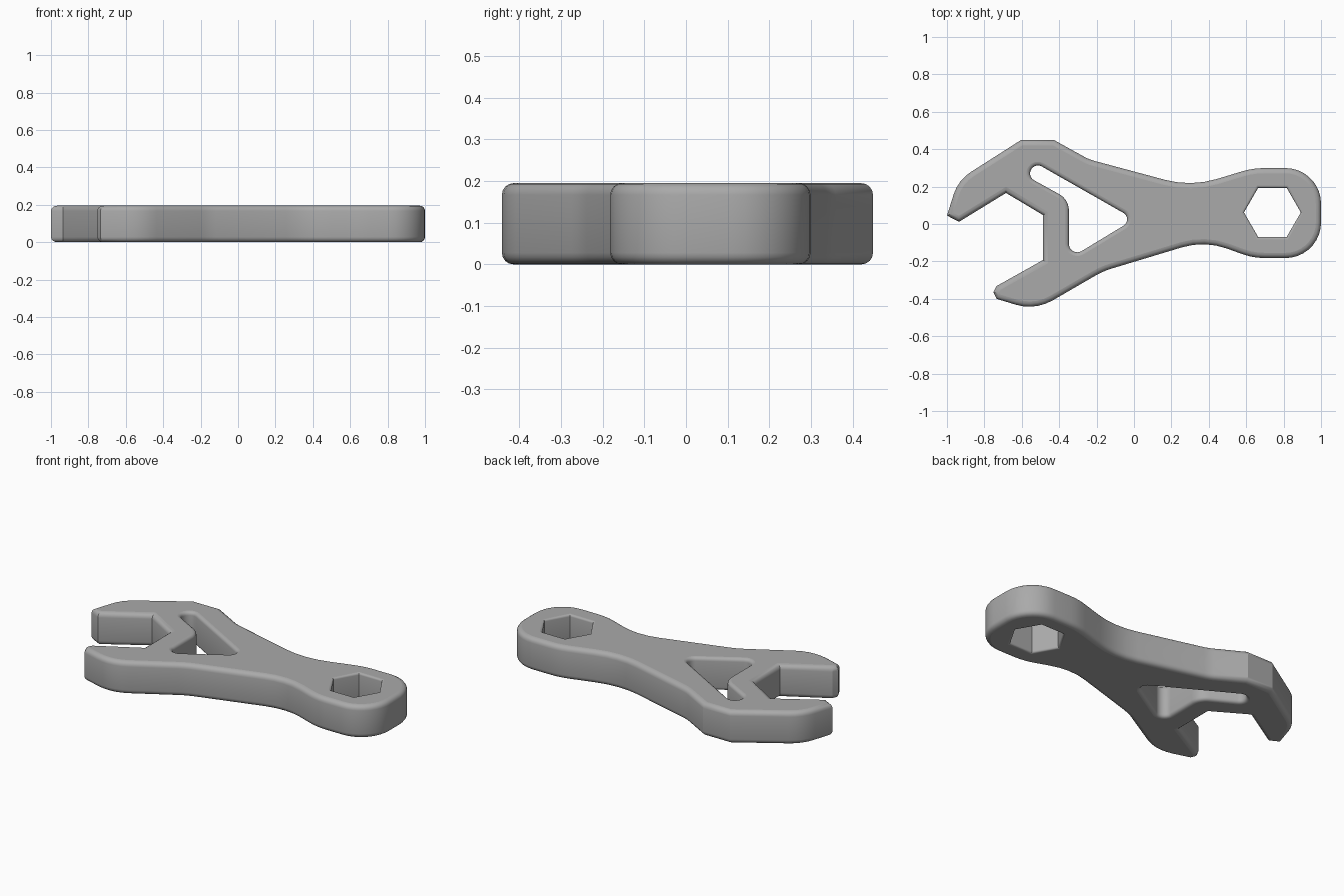
import bpy
import bmesh
from math import pi, sin, cos, tan, radians, ceil
from mathutils import Vector

HEIGHT = 0.195
STEPS = 4

# Corner points of the outline (counter-clockwise): x, y, fillet radius
BODY = [
    (-.935, .012, 0), (-.684, .166, 0), (-.487, .048, 0), (-.487, -.193, 0),   # jaw mouth
    (-.735, -.332, 0), (-.752, -.365, 0), (-.735, -.4, 0), (-.529, -.463, .25),  # lower jaw
    (-.165, -.252, .4), (.378, -.088, .38), (.637, -.182, .35),                # lower neck
    (1, -.182, .19), (1, .299, .19),                                          # ring end
    (.637, .299, .4), (.304, .199, .5), (-.24, .345, .25),                    # upper neck
    (-.428, .449, 0), (-.604, .449, 0), (-.94, .235, .22), (-1, .045, 0),       # upper jaw
]
# Triangular cutout with a slot (clockwise)
CUTOUT = [
    (-.529, .328, .042), (.002, .026, .04), (-.348, -.186, .045),
    (-.348, .131, .1), (-.571, .254, .042),
]


def fillet(corners):
    """Replace each corner by an arc of its radius."""
    path = []
    for i, (x, y, radius) in enumerate(corners):
        here = Vector((x, y))
        before = (Vector(corners[i - 1][:2]) - here).normalized()
        after = (Vector(corners[(i + 1) % len(corners)][:2]) - here).normalized()
        if not radius:
            path.append(here)
            continue
        turn = pi - before.angle(after)
        start = here + before * radius * tan(turn / 2)
        middle = here + (before + after).normalized() * radius / cos(turn / 2)
        count = max(3, ceil(turn / radians(10)))
        inward = (middle - start) / radius
        for k in range(count + 1):
            a = turn * k / count
            path.append(middle - inward * radius * cos(a) - before * radius * sin(a))
    return path


def inset(path, amount):
    """Move a closed path to its left, into the metal."""
    moved = []
    for i, p in enumerate(path):
        d1 = (p - path[i - 1]).normalized()
        d2 = (path[(i + 1) % len(path)] - p).normalized()
        n1, n2 = Vector((-d1.y, d1.x)), Vector((-d2.y, d2.x))
        moved.append(p + (n1 + n2) * amount / (1 + n1.dot(n2)))
    return moved


def add_wall(bm, path, bevel):
    """Build a wall with rounded rims; return its bottom and top edges."""
    arc = [(bevel * (1 - cos(a)), bevel * (1 - sin(a)))
           for a in (pi / 2 * k / STEPS for k in range(STEPS + 1))]
    levels = [(i, z) for i, z in reversed(arc)] + [(i, HEIGHT - z) for i, z in arc]
    levels.sort(key=lambda level: level[1])
    rings = [[bm.verts.new((p.x, p.y, z)) for p in inset(path, i)] for i, z in levels]
    n = len(path)
    for low, high in zip(rings, rings[1:]):
        for k in range(n):
            m = (k + 1) % n
            bm.faces.new((low[k], low[m], high[m], high[k]))
    return [[bm.edges.get((r[k], r[(k + 1) % n])) for k in range(n)]
            for r in (rings[0], rings[-1])]


cube = bpy.data.objects.get("Cube")
if cube:
    bpy.data.objects.remove(cube, do_unlink=True)

# Hexagonal socket (clockwise)
socket = [Vector((.74 + .152 * cos(-k * pi / 3), .062 + .152 * sin(-k * pi / 3)))
          for k in range(6)]

bm = bmesh.new()
walls = [add_wall(bm, fillet(BODY), .028),
         add_wall(bm, fillet(CUTOUT), .02),
         add_wall(bm, socket, .012)]

# Flat bottom and top
for side in (0, 1):
    rim = [edge for wall in walls for edge in wall[side]]
    bmesh.ops.triangle_fill(bm, use_beauty=True, use_dissolve=False, edges=rim)
bmesh.ops.recalc_face_normals(bm, faces=bm.faces)

mesh = bpy.data.meshes.new("wrench_body")
bm.to_mesh(mesh)
bm.free()
wrench = bpy.data.objects.new("wrench_body", mesh)
bpy.context.collection.objects.link(wrench)

# Grey metal
steel = bpy.data.materials.new("grey_metal")
steel.use_nodes = True
grey = (.4, .4, .4, 1)
steel.diffuse_color = grey
steel.node_tree.nodes["Principled BSDF"].inputs["Base Color"].default_value = grey
mesh.materials.append(steel)

# Smooth walls, flat faces on top and bottom
bpy.ops.object.select_all(action='DESELECT')
wrench.select_set(True)
bpy.context.view_layer.objects.active = wrench
bpy.ops.object.shade_smooth_by_angle(angle=radians(28))
for face in mesh.polygons:
    if abs(face.normal.z) > .999:
        face.use_smooth = False
